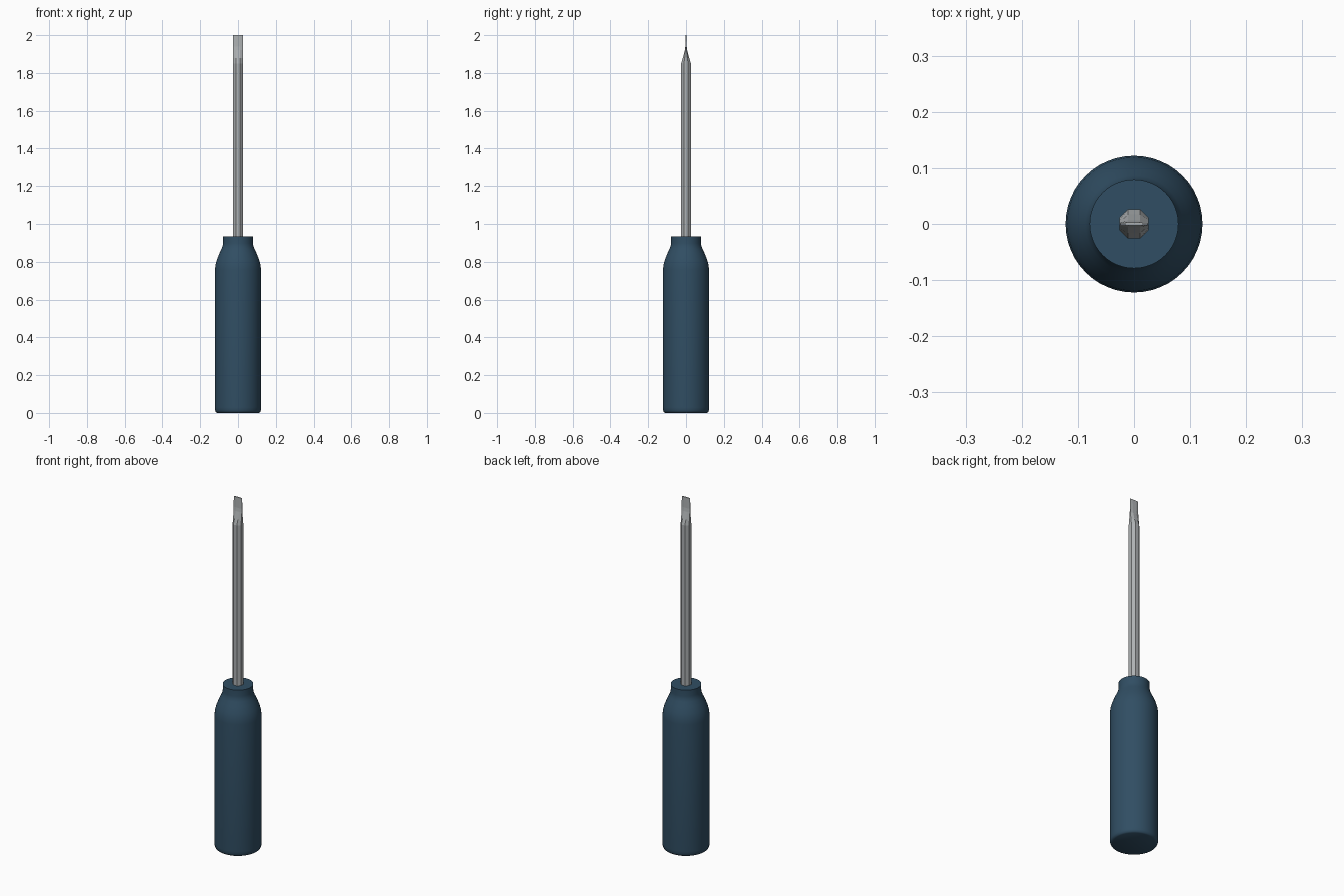
import bpy, bmesh, math

cube = bpy.data.objects.get("Cube")
if cube:
    bpy.data.objects.remove(cube, do_unlink=True)


def make_material(name, color):
    mat = bpy.data.materials.new(name)
    mat.use_nodes = True
    mat.diffuse_color = color
    mat.node_tree.nodes["Principled BSDF"].inputs["Base Color"].default_value = color
    return mat


def loft(name, rings, mat):
    """Skin a stack of equal-length point rings and cap both ends."""
    bm = bmesh.new()
    loops = [[bm.verts.new(p) for p in ring] for ring in rings]
    n = len(loops[0])
    for low, high in zip(loops, loops[1:]):
        for i in range(n):
            j = (i + 1) % n
            bm.faces.new((low[i], low[j], high[j], high[i]))
    bm.faces.new(loops[0][::-1])
    bm.faces.new(loops[-1])
    mesh = bpy.data.meshes.new(name)
    bm.to_mesh(mesh)
    bm.free()
    mesh.materials.append(mat)
    obj = bpy.data.objects.new(name, mesh)
    bpy.context.collection.objects.link(obj)
    return obj


def ring(radius, z, sides, turn=0.0, flatten=1.0):
    angles = [math.tau * i / sides + turn for i in range(sides)]
    return [(radius * math.cos(a), radius * flatten * math.sin(a), z) for a in angles]


blue = make_material("dark blue plastic", (0.03, 0.076, 0.125, 1))
steel = make_material("grey steel", (0.42, 0.44, 0.45, 1))

# Handle: round grip with a soft base, curved shoulder and narrow collar
profile = [(0.110, 0), (0.117, 0.004), (0.121, 0.014), (0.122, 0.03),
           (0.122, 0.755), (0.119, 0.785), (0.111, 0.813), (0.098, 0.845),
           (0.087, 0.868), (0.081, 0.883), (0.079, 0.898), (0.079, 0.933)]
handle = loft("handle", [ring(r, z, 48) for r, z in profile], blue)
bpy.ops.object.select_all(action="DESELECT")
handle.select_set(True)
bpy.context.view_layer.objects.active = handle
bpy.ops.object.shade_smooth_by_angle(angle=math.radians(40))

# Shaft: octagonal bar pinched front to back into a flat blade
radius = 0.026 / math.cos(math.pi / 8)
sections = [(0.90, 1), (1.85, 1), (1.88, 0.64), (1.92, 0.24), (1.94, 0.14), (2.0, 0.1)]
loft("shaft_and_blade",
     [ring(radius, z, 8, math.pi / 8, flat) for z, flat in sections], steel)
